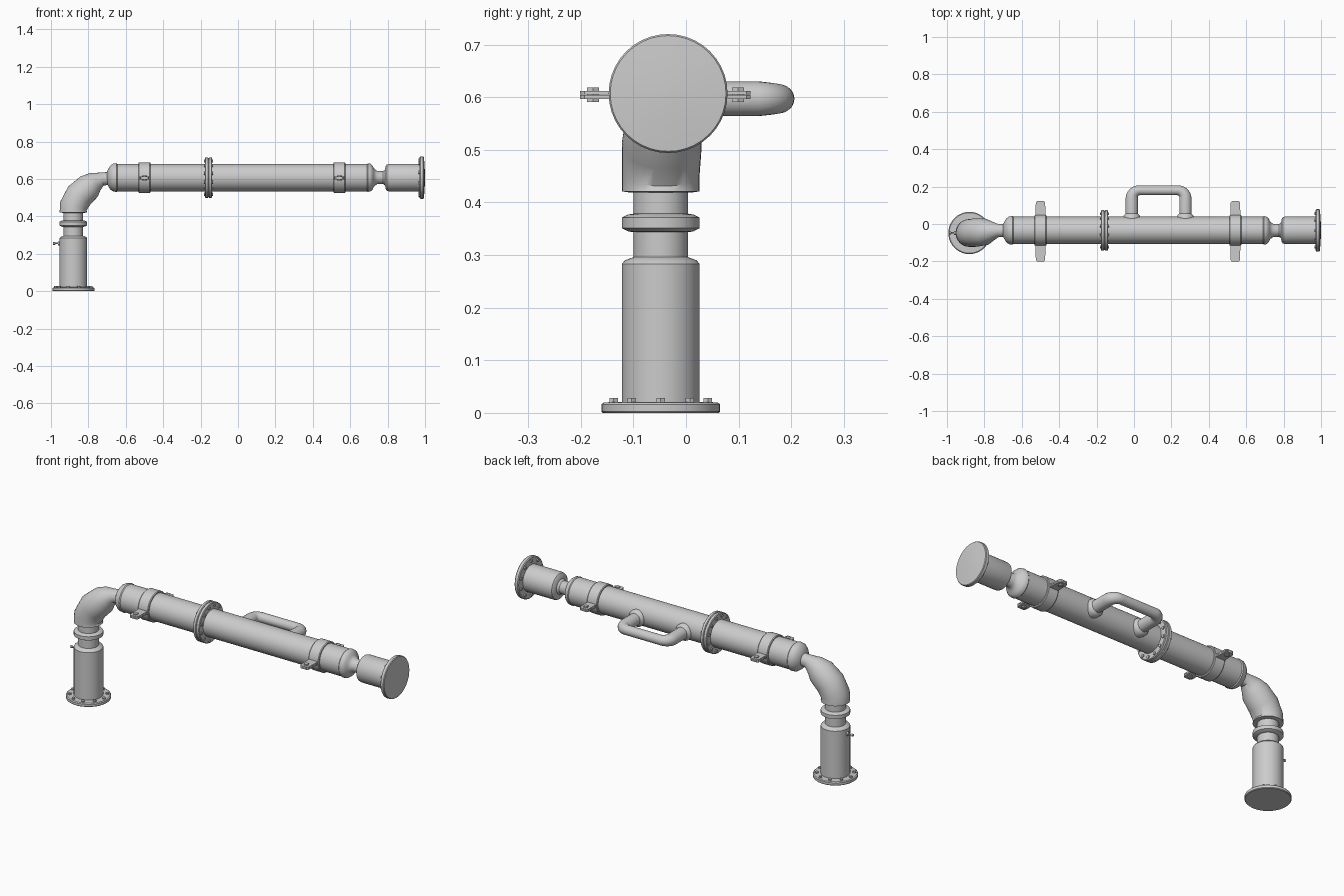
import bpy, bmesh
from math import sin, cos, pi, radians
from mathutils import Vector

if "Cube" in bpy.data.objects:
    bpy.data.objects.remove(bpy.data.objects["Cube"])

X, Y, Z = Vector((1, 0, 0)), Vector((0, 1, 0)), Vector((0, 0, 1))
PIPE = Vector((0, -0.034, 0.607))     # horizontal pipe axis
POST = Vector((-0.88, -0.048, 0))     # vertical post axis


def finish(name, bm, angle=35):
    bmesh.ops.recalc_face_normals(bm, faces=bm.faces)
    me = bpy.data.meshes.new(name)
    bm.to_mesh(me)
    bm.free()
    ob = bpy.data.objects.new(name, me)
    bpy.context.collection.objects.link(ob)
    bpy.ops.object.select_all(action='DESELECT')
    ob.select_set(True)
    bpy.context.view_layer.objects.active = ob
    bpy.ops.object.shade_smooth_by_angle(angle=radians(angle))
    return ob


def add_tube(bm, rings, normal, tangent=None, sides=32):
    """Skin circles (centre, radius) along a path lying in the plane of normal."""
    loops = []
    for i, (c, r) in enumerate(rings):
        t = tangent or rings[min(i + 1, len(rings) - 1)][0] - rings[max(i - 1, 0)][0]
        t = t.normalized()
        n = normal.cross(t).normalized()
        b = t.cross(n)
        loops.append([bm.verts.new(c + r * (cos(2 * pi * k / sides) * n + sin(2 * pi * k / sides) * b))
                      for k in range(sides)])
    for a, b in zip(loops, loops[1:]):
        for k in range(sides):
            j = (k + 1) % sides
            bm.faces.new((a[k], a[j], b[j], b[k]))
    bm.faces.new(loops[0])
    bm.faces.new(loops[-1])


def lathe(name, origin, axis, profile, sides=40):
    bm = bmesh.new()
    side = Y if abs(axis.y) < 0.5 else Z
    add_tube(bm, [(origin + axis * t, r) for t, r in profile], side, axis, sides)
    return finish(name, bm)


def bolts(name, centre, axis, radius, count, length, size=0.009):
    """Ring of hexagonal bolts around an axis."""
    bm = bmesh.new()
    u = Y
    v = axis.cross(u)
    for k in range(count):
        a = 2 * pi * (k + 0.5) / count
        p = centre + radius * (cos(a) * u + sin(a) * v)
        add_tube(bm, [(p, size), (p + axis * length, size)], Y, axis, 6)
    return finish(name, bm)


# Vertical post with neck and collar
lathe("post", POST, Z, [(0.015, 0.074), (0.283, 0.074), (0.290, 0.068), (0.296, 0.052), (0.43, 0.052)])
lathe("post_collar", POST, Z, [(0.343, 0.050), (0.345, 0.062), (0.351, 0.074), (0.371, 0.074),
                               (0.377, 0.062), (0.379, 0.050)])
lathe("base_flange", POST, Z, [(0, 0.110), (0.003, 0.113), (0.016, 0.113), (0.020, 0.108), (0.021, 0.07)])
bolts("base_bolts", POST + Z * 0.018, Z, 0.094, 10, 0.010)

# Small tap on the post
lathe("tap", POST + Z * 0.255, X, [(-0.110, 0.004), (-0.108, 0.007), (-0.098, 0.007), (-0.096, 0.004),
                                   (-0.083, 0.004), (-0.082, 0.011), (-0.070, 0.011)], 12)

# Tapering elbow
bm = bmesh.new()
path = [(-0.88, -0.048, 0.419, 0.060), (-0.88, -0.048, 0.421, 0.074), (-0.88, -0.048, 0.455, 0.074),
        (-0.849, -0.046, 0.511, 0.076), (-0.795, -0.042, 0.560, 0.071), (-0.765, -0.038, 0.583, 0.055),
        (-0.728, -0.035, 0.599, 0.036), (-0.69, -0.034, 0.603, 0.034)]
add_tube(bm, [(Vector(p[:3]), p[3]) for p in path], Y)
finish("elbow", bm, 40)

# Main horizontal pipe, its rounded ends, and the outlet
lathe("main_pipe", PIPE, X, [(-0.70, 0.034), (-0.69, 0.052), (-0.682, 0.064), (-0.668, 0.074), (-0.650, 0.077),
                             (-0.645, 0.073), (0.690, 0.073), (0.694, 0.076), (0.708, 0.074), (0.720, 0.064),
                             (0.726, 0.050), (0.734, 0.042), (0.745, 0.035), (0.79, 0.034)])
lathe("outlet", PIPE, X, [(0.775, 0.034), (0.786, 0.042), (0.790, 0.062), (0.796, 0.070), (0.806, 0.073),
                          (0.975, 0.073)])
lathe("end_flange", PIPE, X, [(0.970, 0.07), (0.971, 0.108), (0.975, 0.113), (0.990, 0.113), (0.994, 0.110),
                              (0.998, 0.06), (1.0, 0.005)])
bolts("end_bolts", PIPE + X * 0.974, -X, 0.094, 10, 0.010)

# Middle joint made of two flanges
for name, x in (("joint_flange_left", -0.177), ("joint_flange_right", -0.157)):
    lathe(name, PIPE + X * x, X, [(0, 0.07), (0, 0.104), (0.003, 0.108), (0.016, 0.108), (0.019, 0.104),
                                  (0.019, 0.07)])
bolts("joint_bolts_left", PIPE + X * -0.172, -X, 0.092, 12, 0.010)
bolts("joint_bolts_right", PIPE + X * -0.143, X, 0.092, 12, 0.010)

# Clamps: band, paired ears and bolts
for label, cx in (("left", -0.5), ("right", 0.542)):
    o = PIPE + X * cx
    lathe(label + "_clamp_band", o, X, [(-0.032, 0.072), (-0.032, 0.079), (-0.028, 0.082), (0.028, 0.082),
                                        (0.032, 0.079), (0.032, 0.072)])
    ears, pins = bmesh.new(), bmesh.new()
    for s, reach in ((1, 0.157), (-1, 0.167)):
        outline = [(-0.028, 0.07), (-0.026, 0.11), (-0.025, reach - 0.008), (-0.018, reach),
                   (0.018, reach), (0.025, reach - 0.008), (0.026, 0.11), (0.028, 0.07)]
        for z in (-0.010, -0.002):
            f = ears.faces.new([ears.verts.new(o + Vector((x, s * y, z))) for x, y in outline])
            top = bmesh.ops.extrude_face_region(ears, geom=[f])
            bmesh.ops.translate(ears, vec=Z * 0.007,
                                verts=[g for g in top["geom"] if isinstance(g, bmesh.types.BMVert)])
            bmesh.ops.recalc_face_normals(ears, faces=ears.faces)
        p = o + Y * s * (reach - 0.024)
        add_tube(pins, [(p + Z * -0.016, 0.013), (p + Z * 0.011, 0.013)], Y, Z, 6)
    finish(label + "_clamp_ears", ears)
    finish(label + "_clamp_bolts", pins)

# Side handle: rounded U-shaped tube with collars at the feet
xl, xr, top, zc, bend = -0.012, 0.275, 0.180, 0.597, 0.042
half = [(xl, 0.02, 0.033), (xl, top - bend, 0.033)]
for k in range(1, 7):
    a = pi / 2 * k / 6
    half.append((xl + bend * (1 - cos(a)), top - bend + bend * sin(a), 0.033 - 0.007 * k / 6))
mid = (xl + xr) / 2
full = half + [(2 * mid - x, y, r) for x, y, r in reversed(half)]
bm = bmesh.new()
add_tube(bm, [(Vector((x, y, zc)), r) for x, y, r in full], Z, None, 24)
finish("handle", bm)
for name, x in (("handle_foot_left", xl), ("handle_foot_right", xr)):
    lathe(name, Vector((x, 0, zc)), Y, [(0.01, 0.046), (0.040, 0.046), (0.046, 0.042), (0.056, 0.032)], 24)
